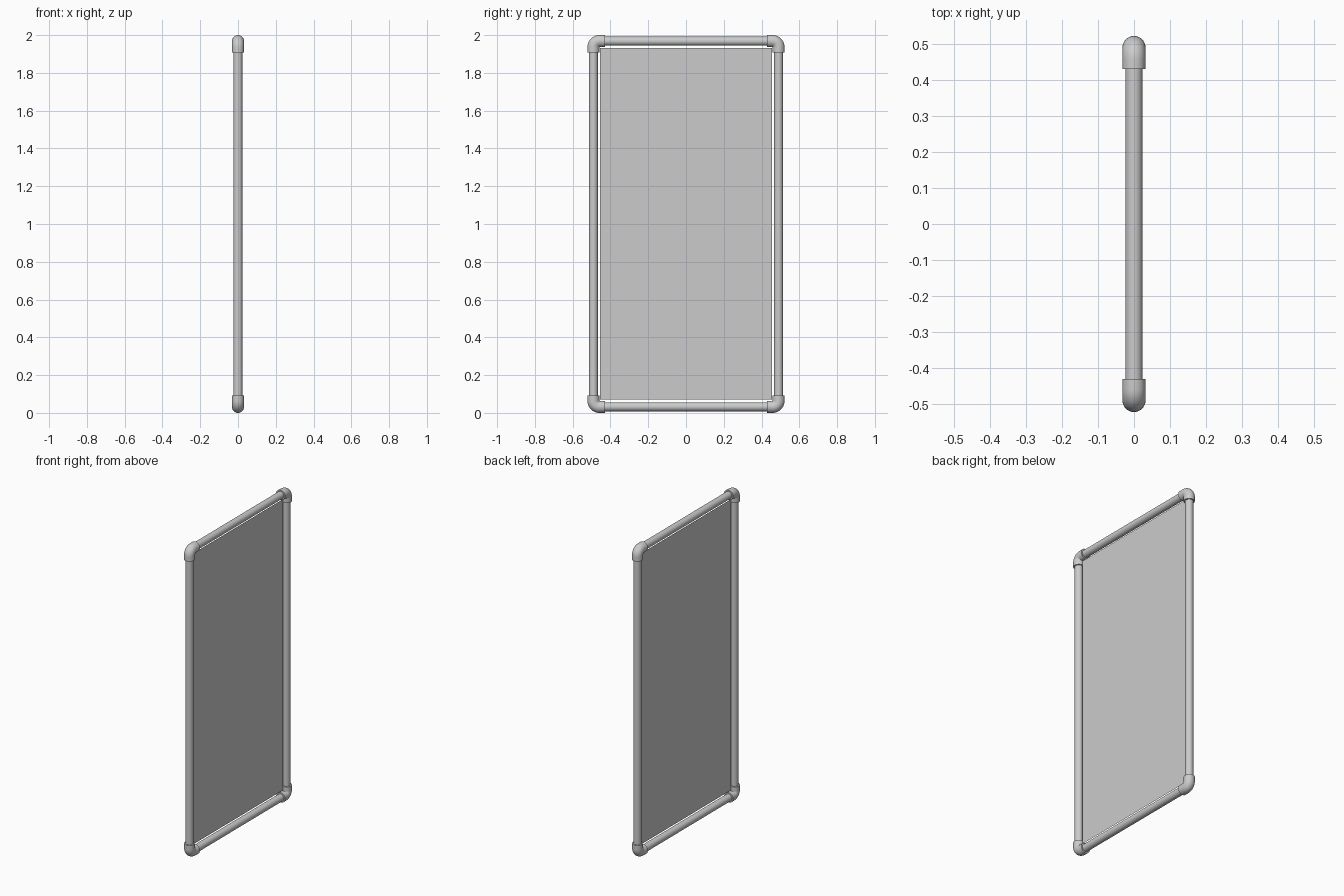
import bpy, bmesh, math
from mathutils import Vector

if "Cube" in bpy.data.objects:
    bpy.data.objects.remove(bpy.data.objects["Cube"])

# Main dimensions
Y, Z0, Z1 = 0.49, 0.032, 1.968      # pipe centre lines
PIPE_R, ELBOW_R = 0.0235, 0.032
LEG, BEND = 0.06, 0.032             # elbow leg length, bend radius

grey = bpy.data.materials.new("light_grey")
grey.diffuse_color = (0.6, 0.6, 0.6, 1)
grey.use_nodes = True
grey.node_tree.nodes["Principled BSDF"].inputs["Base Color"].default_value = grey.diffuse_color


def finish(bm, name):
    bmesh.ops.recalc_face_normals(bm, faces=bm.faces[:])
    me = bpy.data.meshes.new(name)
    bm.to_mesh(me)
    bm.free()
    me.materials.append(grey)
    ob = bpy.data.objects.new(name, me)
    bpy.context.collection.objects.link(ob)
    bpy.ops.object.select_all(action='DESELECT')
    ob.select_set(True)
    bpy.context.view_layer.objects.active = ob
    bpy.ops.object.shade_smooth_by_angle(angle=math.radians(40))
    return ob


def sweep(name, path, radius, sides=32):
    """Round capped tube along a path of (y, z, direction angle) in the x = 0 plane."""
    bm = bmesh.new()
    rings = []
    for y, z, a in path:
        n = Vector((0, -math.sin(a), math.cos(a)))
        rings.append([bm.verts.new(Vector((0, y, z)) + n * radius * math.cos(t)
                                   + Vector((radius * math.sin(t), 0, 0)))
                      for t in (2 * math.pi * i / sides for i in range(sides))])
    for r, s in zip(rings, rings[1:]):
        for i in range(sides):
            j = (i + 1) % sides
            bm.faces.new((r[i], r[j], s[j], s[i]))
    bm.faces.new(rings[0])
    bm.faces.new(rings[-1])
    return finish(bm, name)


# Straight pipes, ending inside the elbows
E = 0.045
for side, sy in (("left", -1), ("right", 1)):
    sweep(side + "_pipe", [(sy * Y, Z0 + E, math.pi / 2), (sy * Y, Z1 - E, math.pi / 2)], PIPE_R)
for end, z in (("bottom", Z0), ("top", Z1)):
    sweep(end + "_pipe", [(-Y + E, z, 0), (Y - E, z, 0)], PIPE_R)

# Corner elbows: straight leg, quarter bend, straight leg
for end, z, sz in (("bottom", Z0, 1), ("top", Z1, -1)):
    for side, sy in (("left", -1), ("right", 1)):
        path = [(LEG, 0, math.pi)]
        for k in range(11):
            a = math.pi / 2 * k / 10
            path.append((BEND - BEND * math.sin(a), BEND - BEND * math.cos(a), math.pi - a))
        path.append((0, LEG, math.pi / 2))
        placed = []
        for p, q, a in path:
            d = math.atan2(sz * math.sin(a), -sy * math.cos(a))
            placed.append((sy * (Y - p), z + sz * q, d))
        sweep(f"{end}_{side}_elbow", placed, ELBOW_R)

# Flat sheet panel inside the frame
bm = bmesh.new()
bm.faces.new([bm.verts.new((0, y, z)) for y, z in
              ((-0.455, 0.07), (0.455, 0.07), (0.455, 1.932), (-0.455, 1.932))])
finish(bm, "panel")
